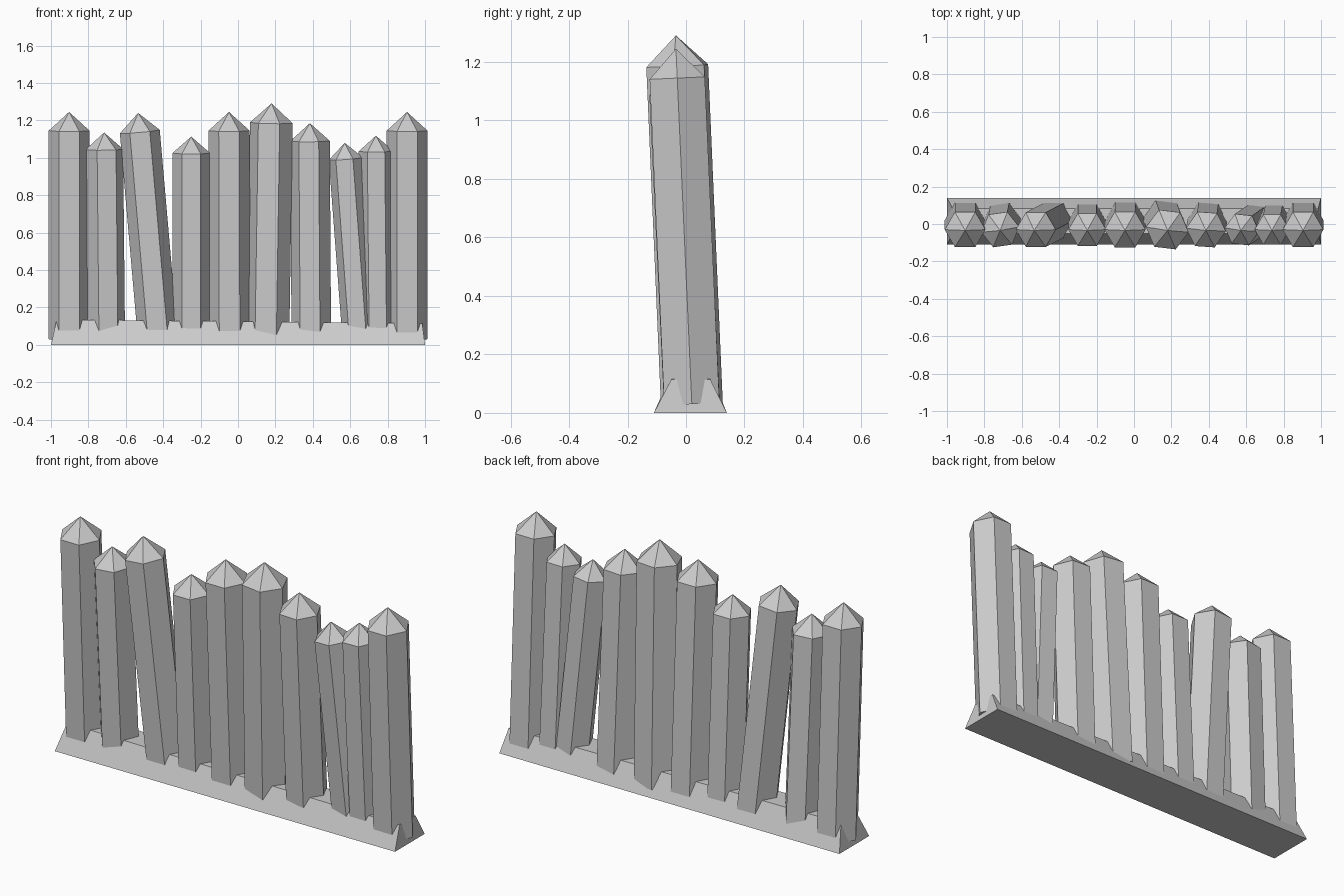
import bpy
import bmesh
from math import radians
from mathutils import Vector, Matrix

cube = bpy.data.objects.get("Cube")
if cube:
    bpy.data.objects.remove(cube, do_unlink=True)

grey = bpy.data.materials.new("weathered_grey")
grey.use_nodes = True
COLOUR = (0.6, 0.6, 0.6, 1)
grey.diffuse_color = COLOUR
bsdf = grey.node_tree.nodes["Principled BSDF"]
bsdf.inputs["Base Color"].default_value = COLOUR
bsdf.inputs["Roughness"].default_value = 0.9


def finish(name, bm):
    bmesh.ops.recalc_face_normals(bm, faces=bm.faces[:])
    mesh = bpy.data.meshes.new(name)
    bm.to_mesh(mesh)
    bm.free()
    mesh.materials.append(grey)
    obj = bpy.data.objects.new(name, mesh)
    bpy.context.collection.objects.link(obj)


def stake(name, x_foot, x_top, shoulder, tip, radius, turn):
    """Leaning six-sided post, extruded along its axis and sharpened to a point."""
    foot = Vector((x_foot, 0.02, 0.03))
    axis = Vector((x_top, -0.03, shoulder)) - foot
    bm = bmesh.new()
    bmesh.ops.create_circle(bm, cap_ends=True, segments=6, radius=radius,
                            matrix=Matrix.Rotation(radians(30 + turn), 4, 'Z'))
    ring = bmesh.ops.extrude_face_region(bm, geom=bm.faces[:])["geom"]
    bmesh.ops.translate(bm, vec=(0, 0, axis.length),
                        verts=[g for g in ring if isinstance(g, bmesh.types.BMVert)])
    top = max(bm.faces, key=lambda f: f.calc_center_median().z)
    point = bmesh.ops.poke(bm, faces=[top])["verts"][0]
    point.co.z += tip - shoulder
    tilt = Vector((0, 0, 1)).rotation_difference(axis).to_matrix().to_4x4()
    bm.transform(Matrix.Translation(foot) @ tilt)
    finish(name, bm)


# Sloped footing bar, slightly lower at the left end
bm = bmesh.new()
bmesh.ops.create_cube(bm, size=1)
for v in bm.verts:
    x_side, back, upper = v.co.x > 0, v.co.y > 0, v.co.z > 0
    if upper:
        v.co = ((0.985 if x_side else -0.97), (0.083 if back else -0.05),
                (0.115 if x_side else 0.135))
    else:
        v.co = ((1 if x_side else -1), (0.14 if back else -0.11), 0)
finish("footing", bm)

# Stakes: foot x, top x, shoulder height, tip height, radius, turn
STAKES = [
    (-0.903, -0.903, 1.145, 1.245, 0.109, 0),
    (-0.705, -0.715, 1.045, 1.135, 0.102, 8),
    (-0.428, -0.525, 1.140, 1.240, 0.107, 0),
    (-0.250, -0.250, 1.025, 1.113, 0.101, 0),
    (-0.045, -0.048, 1.145, 1.245, 0.110, 0),
    (0.160, 0.178, 1.187, 1.291, 0.115, -7),
    (0.392, 0.385, 1.090, 1.185, 0.106, -4),
    (0.650, 0.577, 0.995, 1.080, 0.092, -6),
    (0.748, 0.738, 1.035, 1.118, 0.093, 0),
    (0.904, 0.904, 1.145, 1.245, 0.109, 0),
]
for i, spec in enumerate(STAKES, 1):
    stake(f"stake_{i}", *spec)
